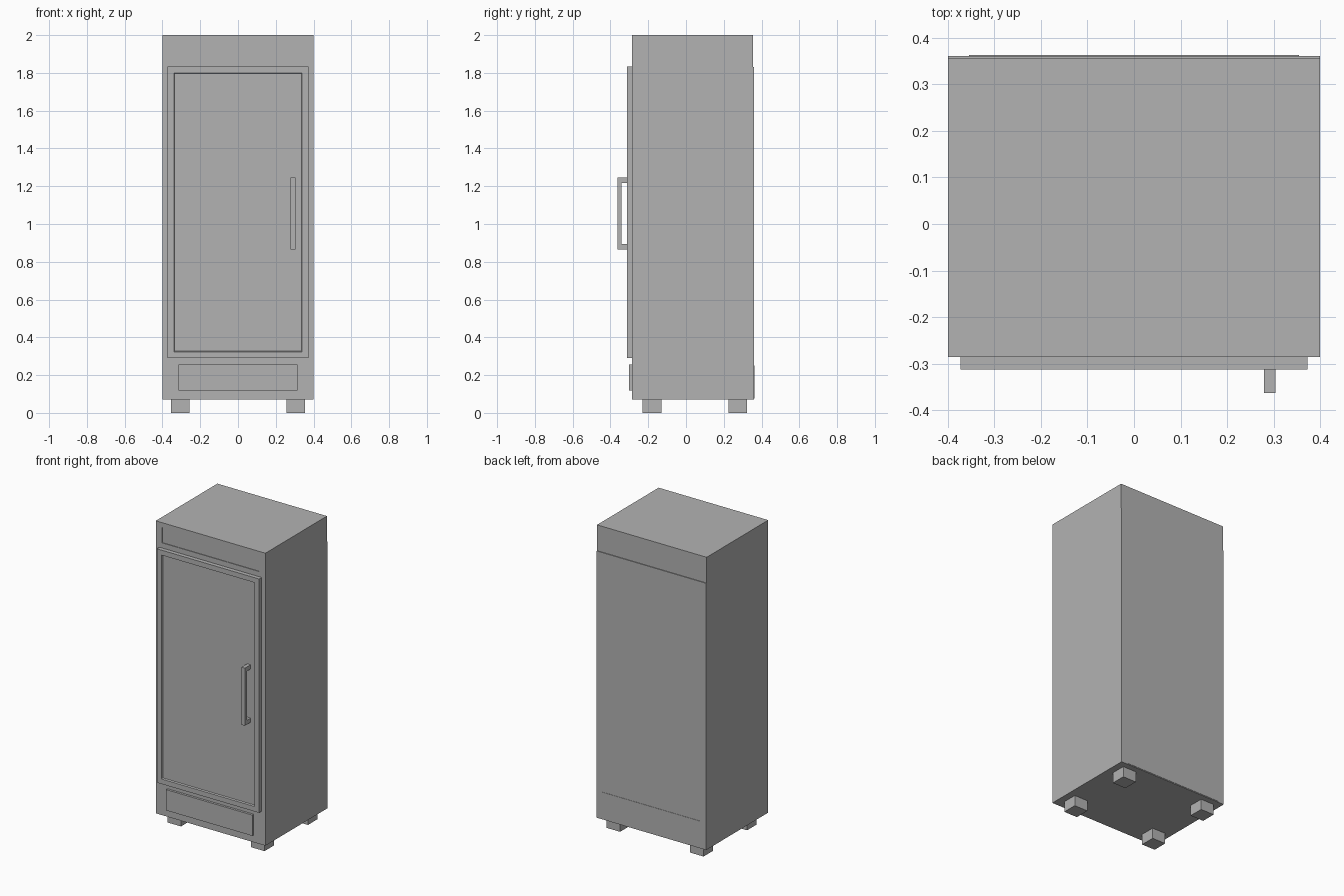
import bpy
import bmesh

if "Cube" in bpy.data.objects:
    bpy.data.objects.remove(bpy.data.objects["Cube"], do_unlink=True)

# One flat grey for the whole cabinet
grey = bpy.data.materials.new("cabinet_grey")
grey.use_nodes = True
grey.diffuse_color = (0.45, 0.45, 0.45, 1)
grey.node_tree.nodes["Principled BSDF"].inputs["Base Color"].default_value = (0.45, 0.45, 0.45, 1)


def box(name, xs, ys, zs, insets=()):
    """Box between limits; insets are (width, depth) steps on the front face."""
    bm = bmesh.new()
    bmesh.ops.create_cube(bm, size=1)
    for v in bm.verts:
        v.co = [lim[0] if c < 0 else lim[1] for c, lim in zip(v.co, (xs, ys, zs))]
    bm.normal_update()
    front = min(bm.faces, key=lambda f: f.calc_center_median().y)
    for width, depth in insets:
        bmesh.ops.inset_region(bm, faces=[front], thickness=width, depth=depth,
                               use_even_offset=True)
    mesh = bpy.data.meshes.new(name)
    bm.to_mesh(mesh)
    bm.free()
    mesh.materials.append(grey)
    obj = bpy.data.objects.new(name, mesh)
    bpy.context.collection.objects.link(obj)
    return obj


# Cabinet body with a shallow recess across the top front
body = box("body", (-0.4, 0.4), (-0.286, 0.356), (0.07, 2.0))
cutter = box("top_recess_cutter", (-0.355, 0.355), (-0.4, -0.282), (1.867, 1.967))
cutter.hide_render = True
cutter.hide_viewport = True
cut = body.modifiers.new("top_recess", 'BOOLEAN')
cut.operation = 'DIFFERENCE'
cut.solver = 'EXACT'
cut.object = cutter
bpy.context.view_layer.objects.active = body
bpy.ops.object.modifier_apply(modifier=cut.name)
bpy.data.objects.remove(cutter, do_unlink=True)

# Back panels
box("back_panel", (-0.4, 0.4), (0.355, 0.361), (0.07, 1.83))
box("back_lower_plate", (-0.355, 0.355), (0.36, 0.363), (0.075, 0.25))

# Door with a sunken central panel, and the lower grille cover
box("door", (-0.373, 0.373), (-0.313, -0.285), (0.29, 1.833),
    insets=((0.033, 0), (0.004, -0.01)))
box("lower_cover", (-0.315, 0.315), (-0.301, -0.285), (0.118, 0.255))

# Handle: grip and two brackets
grip_x = (0.279, 0.304)
box("handle_grip", grip_x, (-0.363, -0.341), (0.865, 1.245))
for name, low in (("lower", 0.865), ("upper", 1.217)):
    box(f"handle_{name}_bracket", grip_x, (-0.342, -0.302), (low, low + 0.028))

# Four feet
for side, x in (("right", -0.305), ("left", 0.305)):
    for end, y in (("front", -0.18), ("back", 0.273)):
        box(f"{end}_{side}_foot", (x - 0.049, x + 0.049), (y - 0.049, y + 0.049), (0, 0.075))
